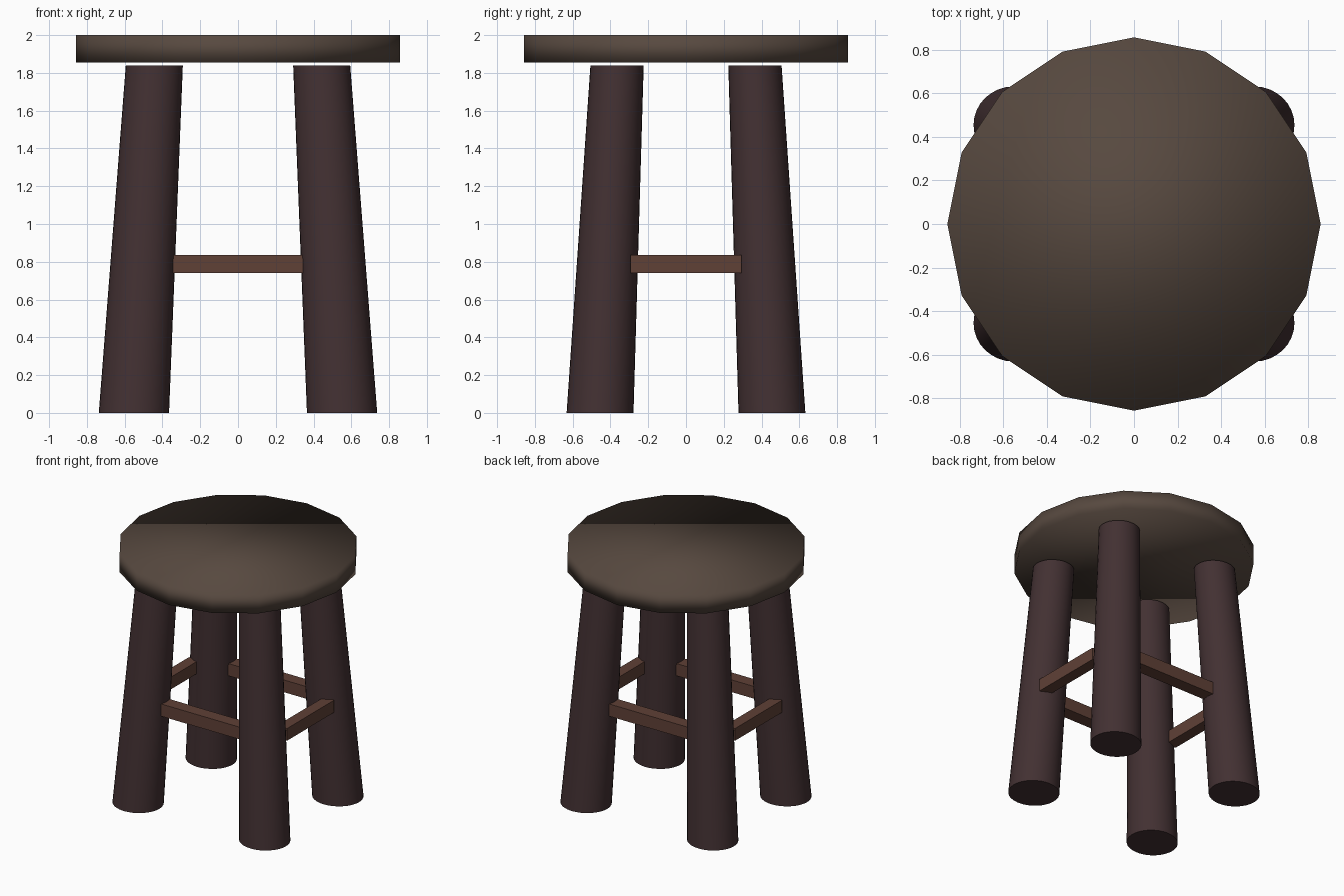
import bpy, bmesh, math
from mathutils import Vector

if "Cube" in bpy.data.objects:
    bpy.data.objects.remove(bpy.data.objects["Cube"])


def material(name, rgb):
    m = bpy.data.materials.new(name)
    m.diffuse_color = (*rgb, 1)
    m.use_nodes = True
    m.node_tree.nodes["Principled BSDF"].inputs["Base Color"].default_value = m.diffuse_color
    return m


seat_mat = material("seat_brown", (0.095, 0.066, 0.05))
leg_mat = material("dark_wood", (0.055, 0.03, 0.032))
rung_mat = material("red_wood", (0.115, 0.052, 0.037))


def finish(bm, name, mat, smooth=False, angle=None):
    bmesh.ops.recalc_face_normals(bm, faces=bm.faces)
    me = bpy.data.meshes.new(name)
    bm.to_mesh(me)
    bm.free()
    me.materials.append(mat)
    ob = bpy.data.objects.new(name, me)
    bpy.context.collection.objects.link(ob)
    if smooth:
        for p in me.polygons:
            p.use_smooth = True
    if angle:
        bpy.ops.object.select_all(action='DESELECT')
        ob.select_set(True)
        bpy.context.view_layer.objects.active = ob
        bpy.ops.object.shade_smooth_by_angle(angle=angle)
    return ob


def loft(n, rings):
    """Capped column through horizontal elliptical rings (cx, cy, z, rx, ry)."""
    bm = bmesh.new()
    loops = [[bm.verts.new((cx + rx * math.cos(2 * math.pi * i / n),
                            cy + ry * math.sin(2 * math.pi * i / n), z))
              for i in range(n)] for cx, cy, z, rx, ry in rings]
    for a, b in zip(loops, loops[1:]):
        for i in range(n):
            j = (i + 1) % n
            bm.faces.new((a[i], a[j], b[j], b[i]))
    bm.faces.new(loops[0][::-1])
    bm.faces.new(loops[-1])
    return bm


def box(center, size):
    bm = bmesh.new()
    bmesh.ops.create_cube(bm, size=1)
    for v in bm.verts:
        v.co = Vector(c + s * k for c, s, k in zip(center, size, v.co))
    return bm


# Seat: 16-sided disc, smooth shaded all over
finish(loft(16, [(0, 0, 1.855, 0.857, 0.857), (0, 0, 2.0, 0.857, 0.857)]),
       "seat", seat_mat, smooth=True)

# Splayed, tapered legs
for sy, fb in ((-1, "front"), (1, "back")):
    for sx, lr in ((-1, "left"), (1, "right")):
        finish(loft(32, [(sx * 0.551, sy * 0.455, 0, 0.186, 0.177),
                         (sx * 0.443, sy * 0.365, 1.84, 0.151, 0.141)]),
               f"{fb}_{lr}_leg", leg_mat, angle=math.radians(35))

# Rungs between the legs
for s, fb, lr in ((-1, "front", "left"), (1, "back", "right")):
    finish(box((0, s * 0.417, 0.788), (0.69, 0.102, 0.096)), f"{fb}_rung", rung_mat)
    finish(box((s * 0.588, 0, 0.788), (0.088, 0.586, 0.096)), f"{lr}_rung", rung_mat)
